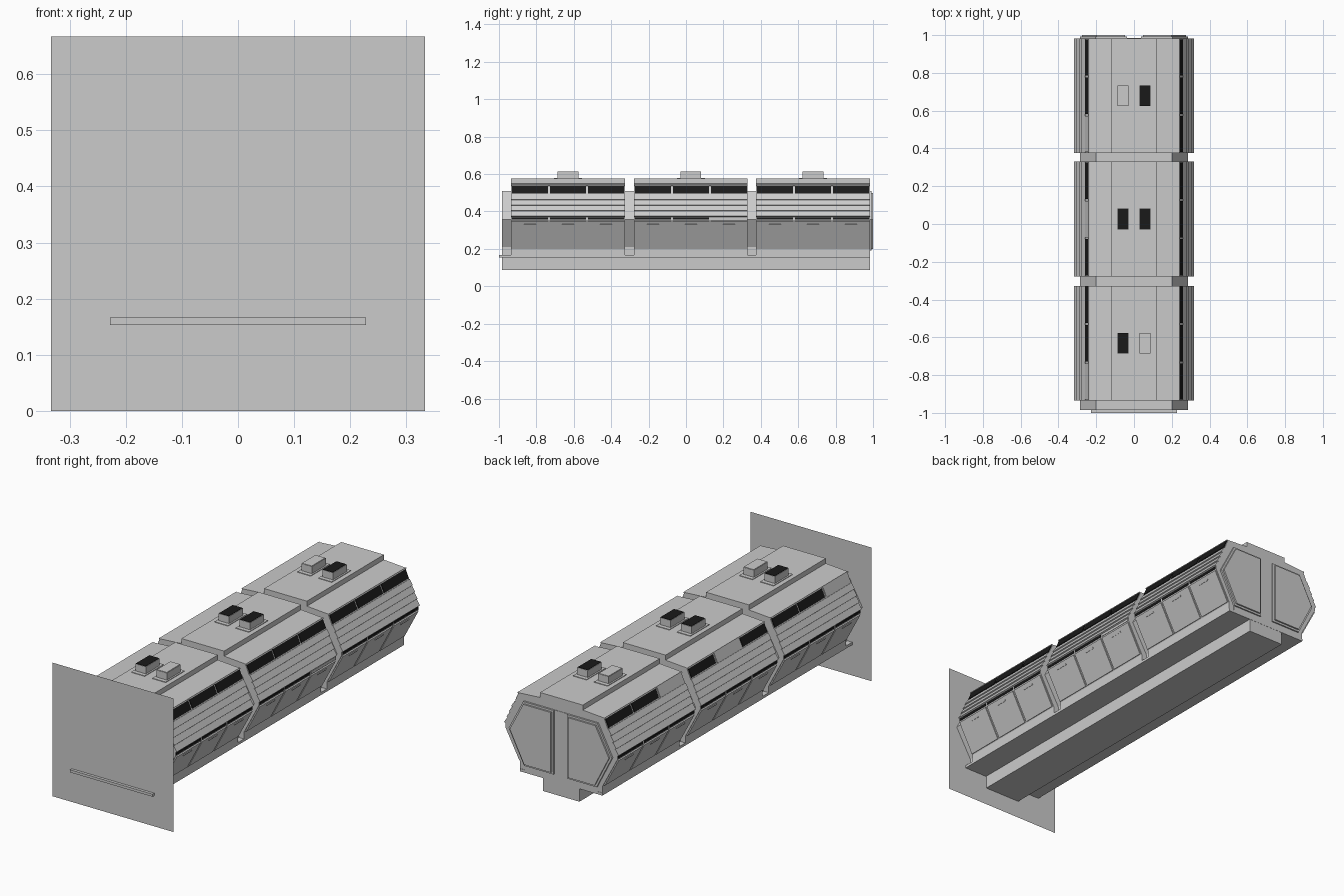
import bpy, bmesh
from mathutils import Vector

if "Cube" in bpy.data.objects:
    bpy.data.objects.remove(bpy.data.objects["Cube"])

black = bpy.data.materials.new("dark_glass")
black.diffuse_color = (0.01, 0.01, 0.01, 1)
black.use_nodes = True
black.node_tree.nodes["Principled BSDF"].inputs["Base Color"].default_value = black.diffuse_color


def prism(name, pts, y0, y1, mat=None):
    """Extrude an (x, z) outline along y."""
    bm = bmesh.new()
    a = [bm.verts.new((x, y0, z)) for x, z in pts]
    b = [bm.verts.new((x, y1, z)) for x, z in pts]
    bm.faces.new(a)
    bm.faces.new(b[::-1])
    n = len(pts)
    for i in range(n):
        bm.faces.new((a[i], b[i], b[(i + 1) % n], a[(i + 1) % n]))
    bmesh.ops.recalc_face_normals(bm, faces=bm.faces)
    me = bpy.data.meshes.new(name)
    bm.to_mesh(me)
    bm.free()
    ob = bpy.data.objects.new(name, me)
    bpy.context.collection.objects.link(ob)
    if mat:
        me.materials.append(mat)
    return ob


def box(name, x0, x1, y0, y1, z0, z1, mat=None):
    return prism(name, [(x0, z0), (x1, z0), (x1, z1), (x0, z1)], y0, y1, mat)


def mirrored(half):
    return half + [(-x, z) for x, z in reversed(half)]


def slab(name, side, p, q, t0, t1, h0, h1, y0, y1, mat=None):
    """Strip lying on the sloped wall p-q, thickness h0 at t0 and h1 at t1."""
    p, q = Vector(p), Vector(q)
    d = q - p
    n = Vector((-d.y, d.x)).normalized()
    if n.x < 0:
        n = -n
    a, b = p + d * t0, p + d * t1
    pts = [a - n * 0.004, a + n * h0, b + n * h1, b - n * 0.004]
    return prism(name, [(side * v.x, v.y) for v in pts], y0, y1, mat)


# inner hull, floor plate and keel
prism("inner_hull", mirrored([(0.2, 0.165), (0.2, 0.21), (0.285, 0.357), (0.2, 0.51)]), -0.984, 0.985)
box("floor_plate", -0.228, 0.228, -1.0, 0.985, 0.153, 0.166)
box("keel", -0.1, 0.1, -0.984, 0.984, 0.088, 0.155)

# rear end doors
for s in (-1, 1):
    prism("rear_door", [(s * x, z) for x, z in
          [(0.037, 0.19), (0.2, 0.19), (0.285, 0.357), (0.205, 0.51), (0.037, 0.51)]], 0.98, 0.992)
    prism("rear_door_face", [(s * x, z) for x, z in
          [(0.047, 0.2), (0.194, 0.2), (0.274, 0.357), (0.199, 0.5), (0.047, 0.5)]], 0.985, 1.0)

# wall lines of a module: upper slope and lower slope
TOP, MID_U, MID_L, LOW = (0.235, 0.542), (0.31, 0.37), (0.31, 0.355), (0.228, 0.2)
L = 0.608
grey_windows = {(0, 0), (1, 1), (2, 0)}      # left side panes that are not dark
grey_vents = {(0, -1), (2, 1)} - {(2, 1)}
grey_caps = {(0, 1), (2, -1)}

for m, yc in enumerate((-0.631, 0.026, 0.679)):
    y0, y1 = yc - L / 2, yc + L / 2
    prism("module_shell", mirrored([(0.228, 0.166), LOW, MID_L, MID_U, TOP, (0.117, 0.55)]), y0, y1)
    box("raised_roof", -0.118, 0.118, y0, y1, 0.545, 0.575)

    for s in (-1, 1):
        # overlapping side planks
        for k in range(4):
            t0 = 0.3 + k * 0.175
            slab("side_plank", s, TOP, MID_U, t0, t0 + 0.165, 0.003, 0.008, y0, y1)
        slab("window_lintel", s, TOP, MID_U, 0.0, 0.03, 0.006, 0.006, y0, y1)

        for k in range(3):
            a, b = y0 + k * L / 3 + 0.005, y0 + (k + 1) * L / 3 - 0.005
            # windows, waist slits, lower panels with handles
            grey = s < 0 and (m, k) in grey_windows
            slab("window", s, TOP, MID_U, 0.03, 0.27, 0.004, 0.004, a, b, None if grey else black)
            dark_slit = not (s > 0 and m == 1 and k == 2)
            prism("waist_slit", [(s * 0.30, 0.357), (s * 0.312, 0.357), (s * 0.312, 0.369), (s * 0.30, 0.369)],
                  a, b, black if dark_slit else None)
            slab("lower_panel", s, MID_L, LOW, 0.03, 0.97, 0.006, 0.006, a, b)
            c = (a + b) / 2
            slab("panel_handle", s, MID_L, LOW, 0.13, 0.17, 0.009, 0.009, c - 0.032, c + 0.032)

        # roof vent with pad and cap
        x0, x1 = sorted((s * 0.029, s * 0.087))
        box("vent_pad", x0 - 0.008, x1 + 0.008, yc - 0.075, yc + 0.075, 0.57, 0.578)
        box("roof_vent", x0, x1, yc - 0.055, yc + 0.055, 0.57, 0.613)
        box("vent_cap", x0 + 0.002, x1 - 0.002, yc - 0.053, yc + 0.053, 0.61, 0.615,
            None if (m, s) in grey_caps else black)

# flat square panel at the front end
bm = bmesh.new()
bm.faces.new([bm.verts.new((x, -0.986, z)) for x, z in
              [(-0.333, 0), (0.333, 0), (0.333, 0.667), (-0.333, 0.667)]])
me = bpy.data.meshes.new("front_panel")
bm.to_mesh(me)
bm.free()
bpy.context.collection.objects.link(bpy.data.objects.new("front_panel", me))
